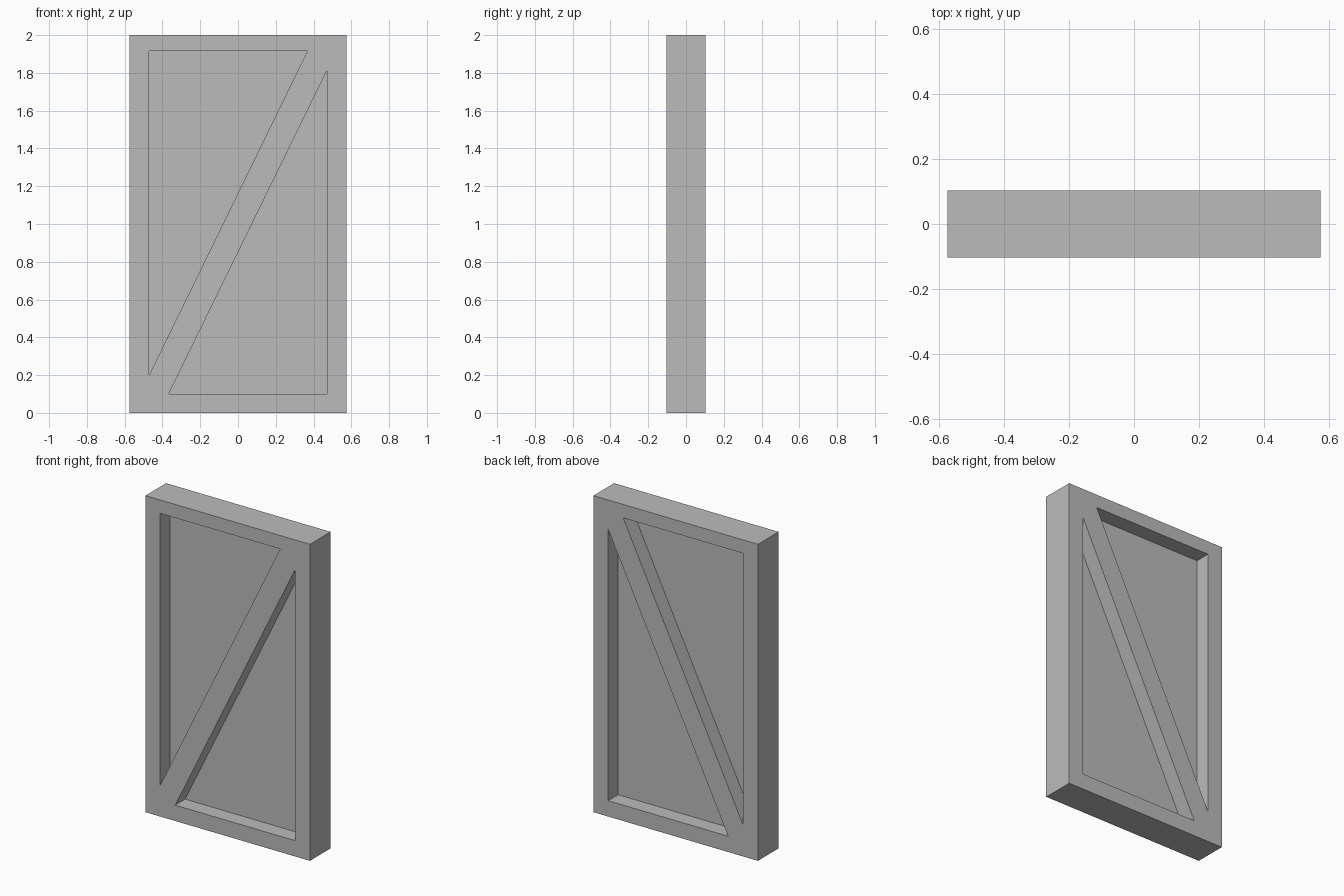
import bpy
import math

cube = bpy.data.objects.get("Cube")
if cube:
    bpy.data.objects.remove(cube, do_unlink=True)

# One plain grey for the whole door
grey = bpy.data.materials.new("plain_grey")
grey.use_nodes = True
colour = (0.5, 0.5, 0.5, 1)
grey.diffuse_color = colour
grey.node_tree.nodes["Principled BSDF"].inputs["Base Color"].default_value = colour


def slab(name, loops, half_depth):
    """Extrude flat x-z outlines along y; inner outlines become holes."""
    curve = bpy.data.curves.new(name, "CURVE")
    curve.dimensions = "2D"
    curve.fill_mode = "BOTH"
    curve.extrude = half_depth
    for points in loops:
        spline = curve.splines.new("POLY")
        spline.points.add(len(points) - 1)
        for point, (x, z) in zip(spline.points, points):
            point.co = (x, z, 0, 1)
        spline.use_cyclic_u = True
    source = bpy.data.objects.new(name + "_outline", curve)
    bpy.context.collection.objects.link(source)
    bpy.context.view_layer.update()
    graph = bpy.context.evaluated_depsgraph_get()
    mesh = bpy.data.meshes.new_from_object(source.evaluated_get(graph))
    bpy.data.objects.remove(source, do_unlink=True)
    mesh.name = name
    mesh.materials.clear()
    mesh.materials.append(grey)
    for face in mesh.polygons:
        face.use_smooth = False
    obj = bpy.data.objects.new(name, mesh)
    obj.rotation_euler.x = math.pi / 2
    bpy.context.collection.objects.link(obj)
    return obj


half_width, height, half_depth = 0.575, 2.0, 0.103
inner = 0.472
top, bottom = 1.915, 0.1

outline = [(-half_width, 0), (half_width, 0),
           (half_width, height), (-half_width, height)]
upper_opening = [(-inner, 0.197), (0.367, top), (-inner, top)]
lower_opening = [(-0.367, bottom), (inner, bottom), (inner, 1.814)]

# Frame with its diagonal brace, recessed on both sides
slab("frame_and_brace", [outline, upper_opening, lower_opening], half_depth)

# Thin infill panels in the middle of the openings
slab("upper_panel", [upper_opening], 0.004)
slab("lower_panel", [lower_opening], 0.004)
